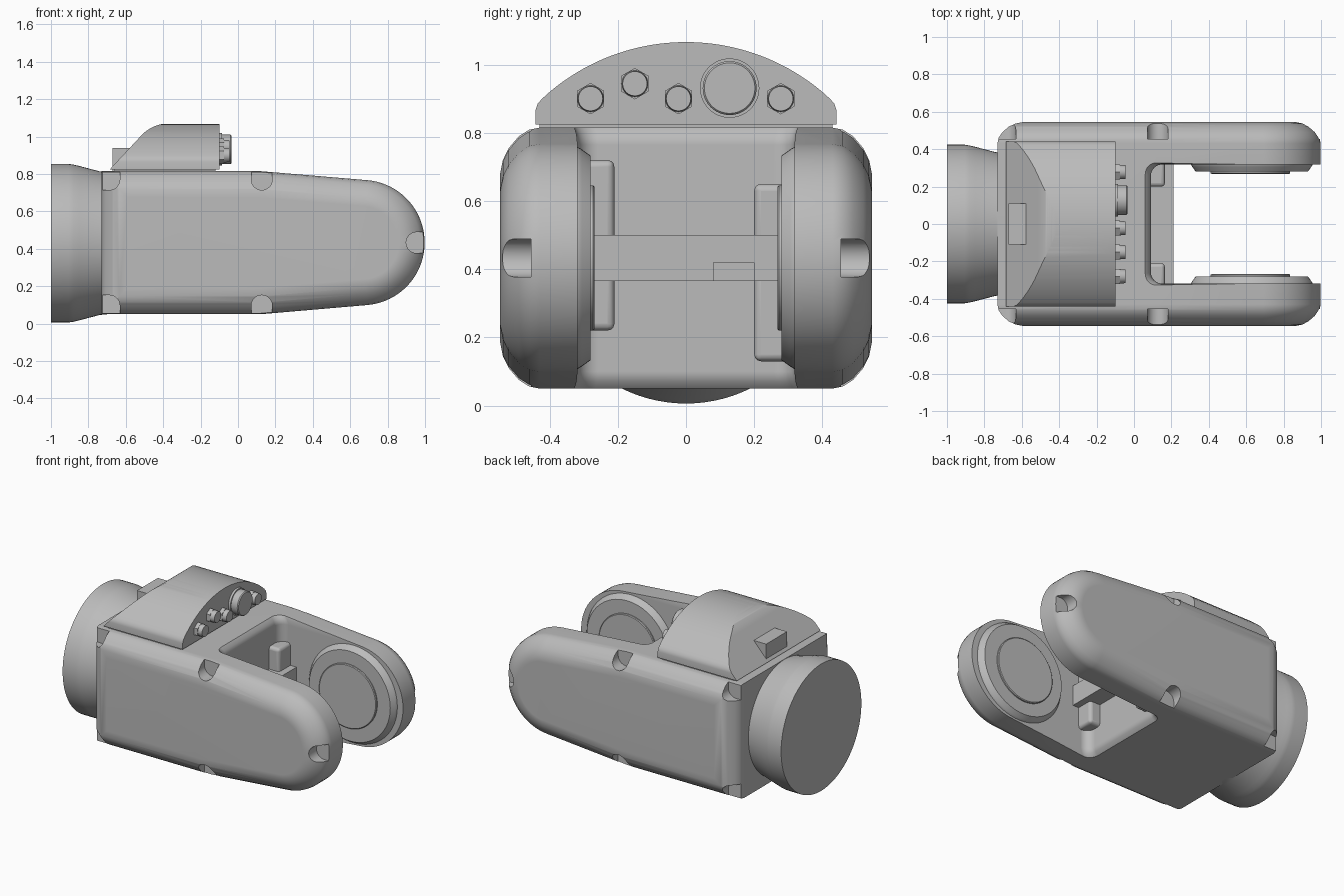
import bpy, bmesh, math
from math import sin, cos, pi, radians

if "Cube" in bpy.data.objects:
    bpy.data.objects.remove(bpy.data.objects["Cube"], do_unlink=True)

GREY = bpy.data.materials.new("light_grey_metal")
GREY.use_nodes = True
colour = (0.5, 0.5, 0.5, 1)
GREY.diffuse_color = colour
GREY.node_tree.nodes["Principled BSDF"].inputs["Base Color"].default_value = colour


def loft(name, loops):
    """Skin a closed solid through matching loops of points."""
    bm = bmesh.new()
    rings = [[bm.verts.new(p) for p in loop] for loop in loops]
    n = len(rings[0])
    for a, b in zip(rings, rings[1:]):
        for i in range(n):
            j = (i + 1) % n
            bm.faces.new((a[i], a[j], b[j], b[i]))
    bm.faces.new(rings[0][::-1])
    bm.faces.new(rings[-1])
    bmesh.ops.recalc_face_normals(bm, faces=bm.faces)
    me = bpy.data.meshes.new(name)
    bm.to_mesh(me)
    bm.free()
    me.materials.append(GREY)
    ob = bpy.data.objects.new(name, me)
    bpy.context.collection.objects.link(ob)
    return ob


def prism_y(name, pts, y0, y1):
    return loft(name, [[(x, y, z) for x, z in pts] for y in (y0, y1)])


def box(name, xs, ys, zs, bevel=0.0):
    pts = [(xs[0], zs[0]), (xs[1], zs[0]), (xs[1], zs[1]), (xs[0], zs[1])]
    ob = prism_y(name, pts, *ys)
    if bevel:
        m = ob.modifiers.new("bevel", 'BEVEL')
        m.width, m.segments = bevel, 3
    return ob


def turned_x(name, stations, cy, cz, n=64):
    """Solid of revolution along x from (x, radius) stations."""
    return loft(name, [[(x, cy + r * sin(2 * pi * i / n), cz + r * cos(2 * pi * i / n))
                        for i in range(n)] for x, r in stations])


def turned_y(name, stations, cx, cz, n=64):
    return loft(name, [[(cx + r * sin(2 * pi * i / n), y, cz + r * cos(2 * pi * i / n))
                        for i in range(n)] for y, r in stations])


def boolean(ob, cutter, op='DIFFERENCE'):
    m = ob.modifiers.new("cut", 'BOOLEAN')
    m.operation, m.solver, m.object = op, 'EXACT', cutter
    cutter.hide_render = True
    bpy.context.view_layer.objects.active = ob
    bpy.ops.object.modifier_apply(modifier=m.name)
    bpy.data.objects.remove(cutter, do_unlink=True)


# Fork body: side outline lofted across the width with rounded outer edges
CZ = 0.433


def outline(d):
    arc = [(0.663 + (0.335 - d) * cos(t), CZ + (0.335 - d) * sin(t))
           for t in (radians(-85 + 170 * i / 40) for i in range(41))]
    return ([(-0.73 + d, 0.05 + d), (0.12, 0.05 + d)] + arc +
            [(0.12, 0.815 - d), (-0.73 + d, 0.815 - d)])


edge = [(0.43, 0), (0.46, 0.006), (0.49, 0.025), (0.52, 0.06), (0.537, 0.095), (0.546, 0.14)]
levels = [(-y, d) for y, d in reversed(edge)] + edge
body = loft("fork_body", [[(x, y, z) for x, z in outline(d)] for y, d in levels])


# Opening between the arms, with filleted corners and flared rims
def slot_loop(z, d):
    x0, w, r = 0.09 - d, 0.318 + 0.3 * d, 0.06
    corner = [(x0 + r - r * cos(t), w - r + r * sin(t))
              for t in (pi / 2 * i / 8 for i in range(9))]
    side = corner + [(1.2, w)]
    return [(x, y, z) for x, y in side] + [(x, -y, z) for x, y in reversed(side)]


boolean(body, loft("slot_cutter", [slot_loop(z, d) for z, d in
        ((-0.1, 0.03), (0.05, 0.03), (0.07, 0.01), (0.1, 0),
         (0.765, 0), (0.795, 0.01), (0.815, 0.03), (0.95, 0.03))]))


# U-shaped screw pockets around the outer side of both arms
def pocket(cx, cz, angle, side):
    r, c, s = 0.056, cos(angle), sin(angle)
    u = [(0.2, r)] + [(-r * sin(t), r * cos(t)) for t in (pi * i / 16 for i in range(17))] + [(0.2, -r)]
    pts = [(cx + a * c - b * s, cz + a * s + b * c) for a, b in u]
    boolean(body, prism_y("pocket_cutter", pts, side * 0.455, side * 0.7))


for side in (-1, 1):
    for up in (-1, 1):
        pocket(0.127, CZ + up * 0.337, up * pi / 2, side)
        pocket(-0.688, CZ + up * 0.337, up * pi / 2, side)
        pocket(-0.688, CZ + up * 0.337, pi, side)
    pocket(0.955, CZ, 0, side)

# Bearing bosses on the inner faces of the arms
for side, word in ((-1, "right"), (1, "left")):
    turned_y(word + "_bearing_boss", [(side * y, r) for y, r in
             ((0.36, 0.33), (0.325, 0.33), (0.305, 0.318), (0.28, 0.3))], 0.63, CZ)
    turned_y(word + "_bearing_cap", [(side * y, r) for y, r in
             ((0.3, 0.213), (0.272, 0.213), (0.268, 0.208))], 0.622, CZ)

# Cross rib with a small notch, and pads on the wall behind it
rib = box("cross_rib", (0.03, 0.21), (-0.33, 0.33), (0.365, 0.5))
boolean(rib, box("rib_notch_cutter", (0.12, 0.3), (0.08, 0.2), (0.3, 0.42)))
for name, ys, zs in (("right_upper_pad", (-0.34, -0.21), (0.45, 0.72)),
                     ("right_lower_pad", (-0.34, -0.21), (0.22, 0.4)),
                     ("left_upper_pad", (0.2, 0.34), (0.45, 0.65)),
                     ("left_lower_pad", (0.2, 0.34), (0.13, 0.4))):
    box(name, (0.03, 0.165), ys, zs, 0.02)

# Round mounting flange at the rear
turned_x("rear_flange", [(-1, 0.424), (-0.905, 0.424), (-0.88, 0.42), (-0.85, 0.413),
                         (-0.74, 0.384), (-0.7, 0.38)], 0, CZ - 0.003, 96)

# Connector housing: domed section trimmed by a sloping side profile
R, TOP = 0.62, 1.066
dome = [(y, TOP - R + math.sqrt(R * R - y * y)) for y in (-0.4 + 0.8 * i / 40 for i in range(41))]
section = [(-0.442, 0.825), (-0.442, 0.865), (-0.435, 0.885), (-0.422, 0.9)] + dome + \
          [(0.422, 0.9), (0.435, 0.885), (0.442, 0.865), (0.442, 0.825)]
housing = loft("connector_housing", [[(x, y, z) for y, z in section] for x in (-0.75, -0.1)])
bend = [(-0.37 - 0.2 * sin(t), 0.87 + 0.2 * cos(t)) for t in (radians(47) * i / 12 for i in range(13))]
slope = [(0.1, 0.7), (0.1, 1.07)] + bend + [(-0.69, 0.82), (-0.69, 0.7)]
boolean(housing, prism_y("slope_cutter", slope, -0.6, 0.6), 'INTERSECT')
box("housing_gasket", (-0.66, -0.12), (-0.43, 0.43), (0.8, 0.83))
box("rear_socket", (-0.67, -0.573), (-0.11, 0.11), (0.8, 0.94))

# Connectors on the front of the housing
for i, (y, z) in enumerate(((-0.28, 0.9), (-0.15, 0.944), (-0.022, 0.9), (0.278, 0.9))):
    turned_x("hex_plug_%d" % (i + 1), [(-0.12, 0.046), (-0.075, 0.046)], y, z, 6)
    turned_x("plug_tip_%d" % (i + 1), [(-0.09, 0.04), (-0.045, 0.036)], y, z, 24)
turned_x("large_plug_collar", [(-0.12, 0.087), (-0.085, 0.087)], 0.128, 0.931)
turned_x("large_plug", [(-0.1, 0.079), (-0.04, 0.079), (-0.034, 0.074)], 0.128, 0.931)

# Smooth shading with crisp edges
bpy.ops.object.select_all(action='DESELECT')
for ob in bpy.context.collection.objects:
    if ob.type == 'MESH' and GREY.name in ob.data.materials:
        ob.select_set(True)
        bpy.context.view_layer.objects.active = ob
bpy.ops.object.shade_smooth_by_angle(angle=radians(33))
for ob in bpy.context.selected_objects:
    m = ob.modifiers.new("weighted_normals", 'WEIGHTED_NORMAL')
    m.keep_sharp = True
